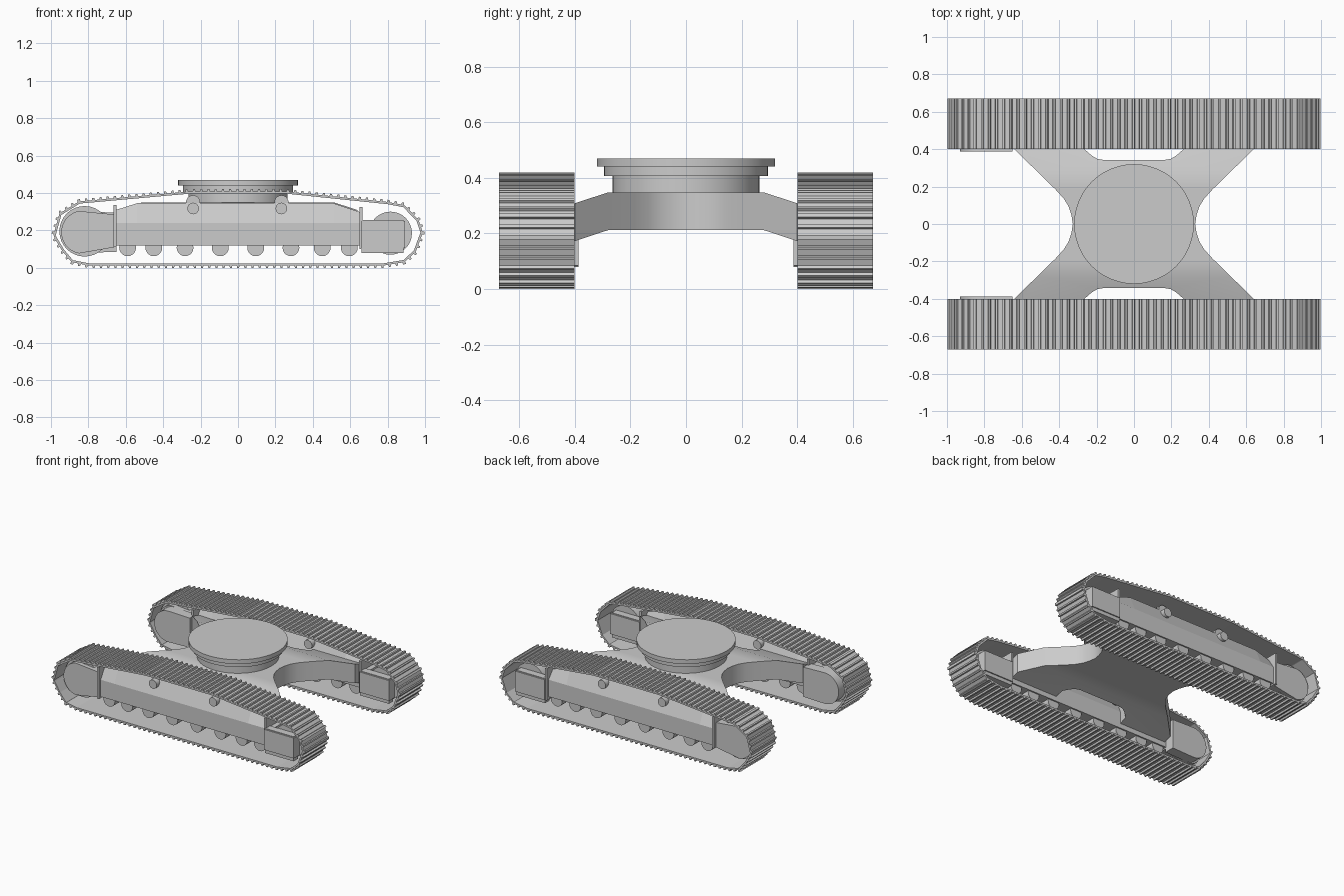
import bpy, bmesh, math
from mathutils import Vector

if "Cube" in bpy.data.objects:
    bpy.data.objects.remove(bpy.data.objects["Cube"])


def finish(name, bm, mirror=True, smooth=True):
    bmesh.ops.recalc_face_normals(bm, faces=bm.faces)
    me = bpy.data.meshes.new(name)
    bm.to_mesh(me)
    bm.free()
    ob = bpy.data.objects.new(name, me)
    bpy.context.collection.objects.link(ob)
    if mirror:
        m = ob.modifiers.new("other_side", 'MIRROR')
        m.use_axis = (False, True, False)
        m.use_clip = False
        m.use_mirror_merge = False
    if smooth:
        bpy.ops.object.select_all(action='DESELECT')
        ob.select_set(True)
        bpy.context.view_layer.objects.active = ob
        bpy.ops.object.shade_smooth_by_angle(angle=math.radians(30))
    return ob


def loft(bm, rings):
    """Skin a list of equal-sized rings and cap both ends."""
    loops = [[bm.verts.new(p) for p in r] for r in rings]
    n = len(loops[0])
    for a, b in zip(loops, loops[1:]):
        for i in range(n):
            j = (i + 1) % n
            bm.faces.new((a[i], a[j], b[j], b[i]))
    bm.faces.new(loops[0])
    bm.faces.new(loops[-1])


def slab(bm, outline, y0, y1):
    """Extrude an x/z outline along y."""
    loft(bm, [[(x, y, z) for x, z in outline] for y in (y0, y1)])


def disc(cx, cz, r, n=28, a0=0, a1=360):
    full = a1 - a0 == 360
    steps = n if full else n + 1
    return [(cx + r * math.cos(math.radians(a0 + (a1 - a0) * i / n)),
             cz + r * math.sin(math.radians(a0 + (a1 - a0) * i / n))) for i in range(steps)]


def rect(x0, x1, z0, z1):
    return [(x0, z0), (x1, z0), (x1, z1), (x0, z1)]


# Track belt: resampled loop with a raised grouser on every step
path = [(-.80, .012), (.78, .012), (.89, .03), (.95, .085), (.988, .187), (.965, .257),
        (.89, .335), (.80, .352), (.26, .408), (-.26, .408), (-.85, .355), (-.955, .29),
        (-.988, .17), (-.94, .09), (-.89, .03)]
path = [Vector(p) for p in path]
segs = [(path[i], path[(i + 1) % len(path)]) for i in range(len(path))]
total = sum((b - a).length for a, b in segs)


def along(d):
    d %= total
    for a, b in segs:
        l = (b - a).length
        if d <= l:
            t = (b - a) / l
            return a + t * d, Vector((t.y, -t.x))
        d -= l
    return segs[0][0], Vector((0, -1))


outer, inner = [], []
links = 112
step = total / links
for i in range(links):
    for frac, h in ((0, 0), (.55, 0), (.62, .012), (.88, .012), (.95, 0)):
        p, n = along((i + frac) * step)
        outer.append(p + n * h)
        inner.append(p - n * .012)
bm = bmesh.new()
loops = [[bm.verts.new((p.x, y, p.y)) for p in ps]
         for ps, y in ((outer, .402), (outer, .672), (inner, .672), (inner, .402))]
for k in range(4):
    a, b = loops[k], loops[(k + 1) % 4]
    for i in range(len(a)):
        j = (i + 1) % len(a)
        bm.faces.new((a[i], a[j], b[j], b[i]))
finish("track_belt", bm, smooth=False)

# Side beam with sloped shoulders and tapered ends
bm = bmesh.new()
loft(bm, [[(x, .455, .12), (x, .615, .12), (x, .615, .24), (x, .57, zt), (x, .50, zt), (x, .455, .24)]
          for x, zt in ((-.65, .31), (-.54, .345), (.51, .345), (.66, .295))])
finish("side_beam", bm, smooth=False)

# Flange plates at the beam ends
bm = bmesh.new()
slab(bm, rect(-.665, -.65, .11, .335), .43, .635)
slab(bm, rect(.65, .665, .10, .325), .43, .635)
finish("beam_flange", bm, smooth=False)

# Lower rollers and return rollers
bm = bmesh.new()
for x in (-.59, -.45, -.283, -.095, .095, .283, .45, .595):
    slab(bm, disc(x, .107, .045, 20), .465, .605)
finish("lower_roller", bm)
bm = bmesh.new()
for x in (-.24, .232):
    slab(bm, disc(x, .317, .031, 20), .455, .615)
    slab(bm, disc(x, .35, .038, 20), .50, .57)
finish("return_roller", bm)

# Drive end: wheel, outer housing and the cover on the inner side
bm = bmesh.new()
slab(bm, disc(-.83, .19, .115, 20, 100, 260) + [(-.66, .11), (-.66, .285)], .46, .61)
finish("drive_housing", bm)
bm = bmesh.new()
slab(bm, disc(-.82, .19, .11, 20, 90, 270) + [(-.65, .085), (-.65, .295)], .387, .46)
finish("drive_cover", bm)
bm = bmesh.new()
slab(bm, disc(-.82, .195, .135, 32), .49, .58)
finish("drive_wheel", bm)

# Idler end: wheel between two fork plates
bm = bmesh.new()
slab(bm, disc(.815, .185, .115, 32), .485, .585)
finish("idler_wheel", bm)
bm = bmesh.new()
for y0, y1 in ((.43, .48), (.59, .64)):
    slab(bm, rect(.66, .885, .08, .255), y0, y1)
    slab(bm, rect(.66, .892, .105, .25), y0 - .008, y1 + .008)
slab(bm, rect(.66, .70, .09, .25), .47, .60)
finish("idler_fork", bm, smooth=False)

# X-shaped centre frame whose arms slope down to the beams
quarter = [(.327, 0), (.335, .05), (.35, .095), (.375, .135), (.42, .185), (.64, .40), (.64, .49),
           (.27, .49), (.265, .40), (.225, .365), (.195, .348), (.16, .342)]
half = quarter + [(-x, y) for x, y in reversed(quarter)]
outline = half + [(x, -y) for x, y in reversed(half[1:-1])]
bm = bmesh.new()
loft(bm, [[(x, y, z) for x, y in outline] for z in (.212, .348)])
for y in (-.28, .28):
    bmesh.ops.bisect_plane(bm, geom=bm.verts[:] + bm.edges[:] + bm.faces[:],
                           plane_co=(0, y, 0), plane_no=(0, 1, 0))
for v in bm.verts:
    v.co.z -= max(0, abs(v.co.y) - .28) * .33
finish("centre_frame", bm, mirror=False)

# Stepped slewing ring
bm = bmesh.new()
rings = []
for r, z in ((.265, .33), (.265, .406), (.295, .406), (.295, .44), (.32, .44), (.32, .47)):
    rings.append([(x, y, z) for x, y in disc(0, 0, r, 48)])
loft(bm, rings)
finish("slewing_ring", bm, mirror=False)
